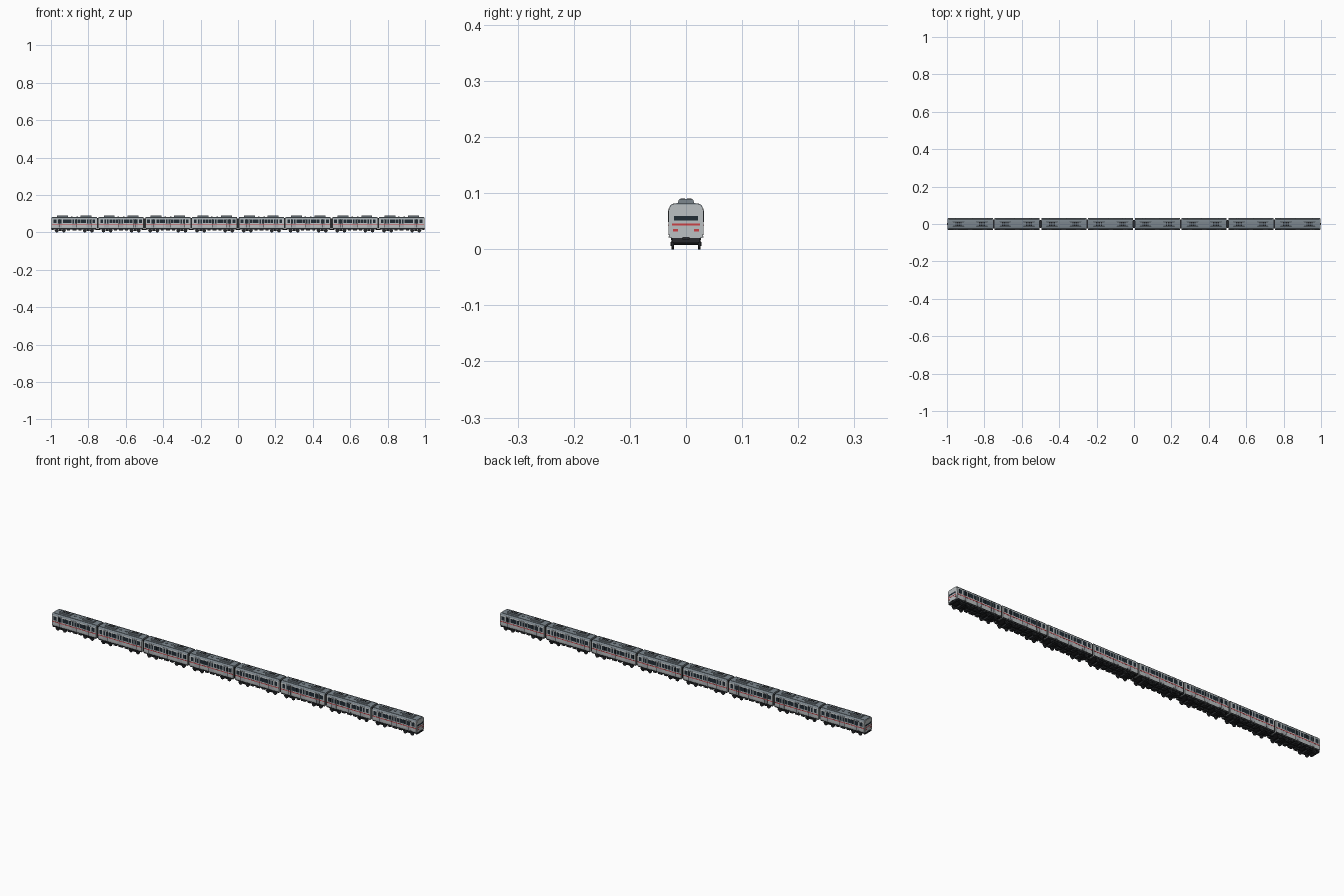
import bpy, bmesh, math
from mathutils import Matrix, Vector

if "Cube" in bpy.data.objects:
    bpy.data.objects.remove(bpy.data.objects["Cube"])

CARS, PITCH, LENGTH = 8, 0.25, 0.24
HALF = LENGTH / 2


def material(name, r, g, b):
    m = bpy.data.materials.new(name)
    m.diffuse_color = (r, g, b, 1)
    m.use_nodes = True
    m.node_tree.nodes["Principled BSDF"].inputs["Base Color"].default_value = m.diffuse_color
    return m


SILVER = material("silver", 0.50, 0.53, 0.54)
ROOF = material("roof_grey", 0.20, 0.24, 0.27)
GLASS = material("dark_glass", 0.015, 0.025, 0.035)
RED = material("red", 0.60, 0.05, 0.06)
BLACK = material("undercarriage_black", 0.02, 0.022, 0.025)
DOOR = material("door_grey", 0.40, 0.43, 0.45)


def box(bm, x0, x1, y0, y1, z0, z1):
    center = Vector(((x0 + x1) / 2, (y0 + y1) / 2, (z0 + z1) / 2))
    size = (abs(x1 - x0), abs(y1 - y0), abs(z1 - z0), 1)
    bmesh.ops.create_cube(bm, size=1, matrix=Matrix.Translation(center) @ Matrix.Diagonal(size))


def sides(bm, x0, x1, y0, y1, z0, z1):
    for s in (-1, 1):
        box(bm, x0, x1, s * y0, s * y1, z0, z1)


def axle(bm, x, y, z, radius, depth, segments=16):
    m = Matrix.Translation((x, y, z)) @ Matrix.Rotation(math.pi / 2, 4, 'X')
    bmesh.ops.create_cone(bm, cap_ends=True, segments=segments, radius1=radius,
                          radius2=radius, depth=depth, matrix=m)


def prism(bm, half_profile, x0, x1):
    """Extrude a mirrored (y, z) half profile along x."""
    loop = half_profile + [(-y, z) for y, z in reversed(half_profile)]
    a = [bm.verts.new((x0, y, z)) for y, z in loop]
    b = [bm.verts.new((x1, y, z)) for y, z in loop]
    n = len(loop)
    bm.faces.new(a)
    bm.faces.new(b[::-1])
    for i in range(n):
        bm.faces.new((a[i], b[i], b[(i + 1) % n], a[(i + 1) % n]))
    bmesh.ops.recalc_face_normals(bm, faces=bm.faces[:])


def place(name, bm, mat, offsets, smooth=False):
    mesh = bpy.data.meshes.new(name)
    bm.to_mesh(mesh)
    bm.free()
    mesh.materials.append(mat)
    if smooth:
        mesh.set_sharp_from_angle(angle=math.radians(35))
    for i, x in enumerate(offsets):
        ob = bpy.data.objects.new(f"{name}_{i + 1}", mesh)
        ob.location.x = x
        bpy.context.collection.objects.link(ob)


cars = [(i - (CARS - 1) / 2) * PITCH for i in range(CARS)]
gaps = [(i - CARS / 2 + 1) * PITCH for i in range(CARS - 1)]

# Car body shell
bm = bmesh.new()
prism(bm, [(0.0285, 0.020), (0.0305, 0.024), (0.031, 0.030), (0.031, 0.068),
           (0.030, 0.074)], -HALF, HALF)
place("car_body", bm, SILVER, cars)

# Curved roof
bm = bmesh.new()
prism(bm, [(0.030, 0.074), (0.0285, 0.0775), (0.025, 0.0805), (0.014, 0.0825)], -HALF, HALF)
place("roof", bm, ROOF, cars)

# Roof air conditioners with grilles
bm = bmesh.new()
for x in (-0.063, 0.063):
    prism(bm, [(0.0145, 0.080), (0.0135, 0.087), (0.011, 0.0895)], x - 0.029, x + 0.029)
for x in (-0.015, 0.015):
    box(bm, x - 0.004, x + 0.004, -0.004, 0.004, 0.081, 0.0845)
sides(bm, -HALF + 0.004, HALF - 0.004, 0.022, 0.0235, 0.080, 0.0825)
place("roof_air_conditioner", bm, ROOF, cars)
bm = bmesh.new()
for x in (-0.063, 0.063):
    for k in (-1.5, -0.5, 0.5, 1.5):
        sides(bm, x + k * 0.009 - 0.003, x + k * 0.009 + 0.003, 0.0015, 0.010, 0.088, 0.0902)
place("roof_grille", bm, BLACK, cars)

# Side doors and their windows, with passenger windows between
doors = (-0.078, 0, 0.078)
bm_door, bm_glass = bmesh.new(), bmesh.new()
for d in doors:
    for s in (-1, 1):
        x = d + s * 0.0063
        sides(bm_door, x - 0.0059, x + 0.0059, 0.030, 0.0315, 0.025, 0.073)
        sides(bm_glass, x - 0.004, x + 0.004, 0.030, 0.0318, 0.049, 0.069)
for c in (-0.039, 0.039):
    for k in (-1, 0, 1):
        sides(bm_glass, c + k * 0.0155 - 0.007, c + k * 0.0155 + 0.007, 0.030, 0.0314, 0.050, 0.069)
for s in (-1, 1):
    sides(bm_glass, s * 0.096, s * 0.111, 0.030, 0.0314, 0.050, 0.069)
place("side_door", bm_door, DOOR, cars)
place("side_window", bm_glass, GLASS, cars)

# Dark door seams and sill line
bm = bmesh.new()
for d in doors:
    for s in (-1, 0, 1):
        x = d + s * 0.0127
        sides(bm, x - 0.0005, x + 0.0005, 0.030, 0.0313, 0.025, 0.073)
sides(bm, -HALF + 0.001, HALF - 0.001, 0.028, 0.0308, 0.0205, 0.0225)
place("door_seam", bm, BLACK, cars)

# Red side stripes
bm = bmesh.new()
sides(bm, -HALF, HALF, 0.030, 0.0317, 0.041, 0.0445)
place("side_stripe", bm, RED, cars)

# Underframe and equipment cases
bm = bmesh.new()
box(bm, -HALF + 0.003, HALF - 0.003, -0.027, 0.027, 0.0165, 0.021)
for x, w in ((-0.030, 0.016), (0, 0.022), (0.030, 0.016)):
    sides(bm, x - w / 2, x + w / 2, 0.006, 0.026, 0.010, 0.018)
place("underframe", bm, BLACK, cars)

# Bogie frames, suspension and wheels
bm_frame, bm_wheel = bmesh.new(), bmesh.new()
for c in (-0.075, 0.075):
    sides(bm_frame, c - 0.030, c + 0.030, 0.0215, 0.0265, 0.009, 0.0135)
    box(bm_frame, c - 0.007, c + 0.007, -0.024, 0.024, 0.008, 0.017)
    for s in (-1, 1):
        x = c + s * 0.019
        axle(bm_wheel, x, 0, 0.0095, 0.002, 0.046, 8)
        for y in (-0.0235, 0.0235):
            axle(bm_wheel, x, y, 0.0093, 0.0093, 0.004, 18)
        sides(bm_frame, x - 0.004, x + 0.004, 0.024, 0.0275, 0.006, 0.013)
place("bogie_frame", bm_frame, BLACK, cars)
place("wheels", bm_wheel, BLACK, cars, smooth=True)

# Gangway bellows between cars
bm = bmesh.new()
box(bm, -0.006, 0.006, -0.022, 0.022, 0.022, 0.074)
for x in (-0.003, 0, 0.003):
    box(bm, x - 0.0008, x + 0.0008, -0.024, 0.024, 0.021, 0.076)
box(bm, -0.012, 0.012, -0.004, 0.004, 0.013, 0.018)
place("gangway", bm, BLACK, gaps)

# Cab ends, front and rear of the train
END = CARS * PITCH / 2 - (PITCH - LENGTH) / 2
for s, label in ((1, "front"), (-1, "rear")):
    def cab(name, mat, *boxes):
        bm = bmesh.new()
        for x0, x1, *r in boxes:
            box(bm, s * x0, s * x1, *r)
        place(f"{label}_{name}", bm, mat, [0])

    bm = bmesh.new()
    prism(bm, [(0.026, 0.021), (0.0285, 0.026), (0.029, 0.070), (0.027, 0.076), (0.023, 0.080)],
          s * (END - 0.004), s * (END + 0.0025))
    place(f"{label}_cab_face", bm, SILVER, [0])
    cab("windscreen", GLASS, (END, END + 0.003, -0.021, 0.021, 0.0515, 0.059))
    cab("stripe", RED, (END, END + 0.0032, -0.025, 0.025, 0.0425, 0.0455))
    cab("lamp", RED, (END, END + 0.0034, -0.023, -0.014, 0.032, 0.036),
        (END, END + 0.0034, 0.014, 0.023, 0.032, 0.036))
    cab("coupler", BLACK, (END - 0.02, END + 0.005, -0.006, 0.006, 0.017, 0.022),
        (END - 0.008, END + 0.002, -0.025, 0.025, 0.012, 0.020))
